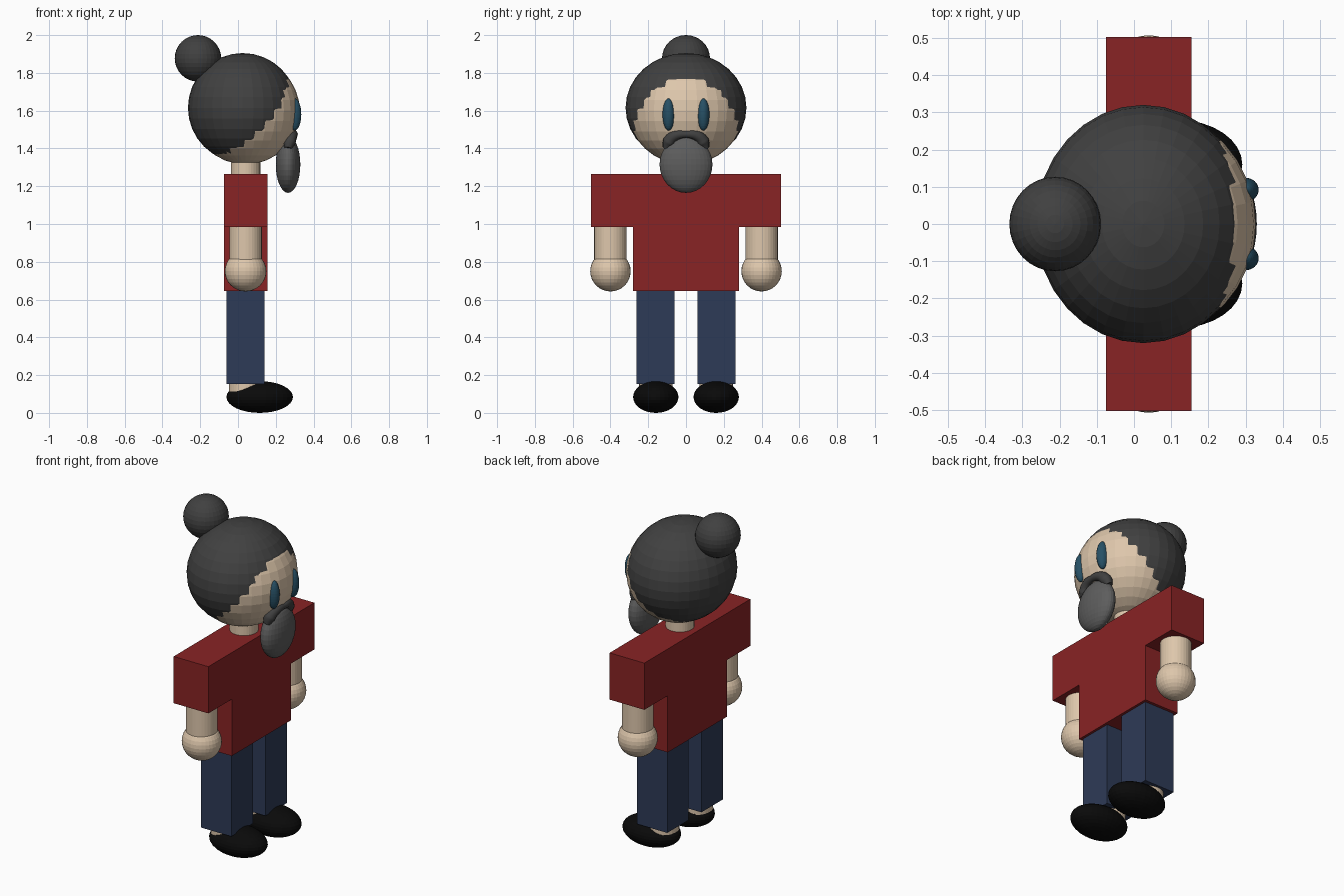
import bpy
import bmesh
from mathutils import Matrix, Vector

cube = bpy.data.objects.get("Cube")
if cube:
    bpy.data.objects.remove(cube, do_unlink=True)


def material(name, r, g, b):
    mat = bpy.data.materials.new(name)
    mat.use_nodes = True
    mat.diffuse_color = (r, g, b, 1)
    bsdf = mat.node_tree.nodes["Principled BSDF"]
    bsdf.inputs["Base Color"].default_value = (r, g, b, 1)
    bsdf.inputs["Roughness"].default_value = 0.8
    return mat


skin = material("skin", 0.73, 0.57, 0.41)
red = material("red shirt", 0.25, 0.017, 0.018)
denim = material("blue denim", 0.027, 0.043, 0.095)
black = material("black shoe", 0.003, 0.003, 0.003)
hair_grey = material("dark grey hair", 0.052, 0.052, 0.052)
beard_grey = material("grey beard", 0.11, 0.11, 0.11)
eye_blue = material("eye blue", 0.02, 0.08, 0.13)


def finish(name, bm, mat):
    mesh = bpy.data.meshes.new(name)
    bm.to_mesh(mesh)
    bm.free()
    mesh.materials.append(mat)
    obj = bpy.data.objects.new(name, mesh)
    bpy.context.collection.objects.link(obj)
    return obj


def ellipsoid(name, center, radii, mat):
    bm = bmesh.new()
    bmesh.ops.create_uvsphere(bm, u_segments=32, v_segments=16, radius=1,
                              matrix=Matrix.LocRotScale(Vector(center), None, Vector(radii)))
    return finish(name, bm, mat)


def cylinder(name, x, y, z_low, z_high, radius, mat):
    bm = bmesh.new()
    bmesh.ops.create_cone(bm, cap_ends=True, segments=32, radius1=radius, radius2=radius,
                          depth=z_high - z_low,
                          matrix=Matrix.Translation((x, y, (z_low + z_high) / 2)))
    return finish(name, bm, mat)


def box(name, low, high, mat):
    low, high = Vector(low), Vector(high)
    bm = bmesh.new()
    bmesh.ops.create_cube(bm, size=1,
                          matrix=Matrix.LocRotScale((low + high) / 2, None, high - low))
    return finish(name, bm, mat)


# Head, hair and bun; the figure faces +x
ellipsoid("head", (0.04, 0, 1.60), (0.287, 0.306, 0.285), skin)
ellipsoid("hair", (0.025, 0, 1.615), (0.29, 0.32, 0.29), hair_grey)
ellipsoid("hair_bun", (-0.212, 0, 1.877), (0.123, 0.127, 0.123), hair_grey)
cylinder("neck", 0.04, 0, 1.22, 1.38, 0.078, skin)
ellipsoid("beard", (0.265, 0, 1.315), (0.065, 0.14, 0.15), beard_grey)

# Moustache: a drooping tube, thin in the middle
curve = bpy.data.curves.new("moustache_path", "CURVE")
curve.dimensions = "3D"
curve.bevel_depth = 0.034
curve.bevel_resolution = 3
curve.resolution_u = 6
curve.use_fill_caps = True
half = [(0.265, 0.105, 1.40, 0.6), (0.272, 0.09, 1.435, 1), (0.285, 0.062, 1.465, 0.85)]
path = half + [(0.297, 0, 1.475, 0.55)] + [(x, -y, z, r) for x, y, z, r in reversed(half)]
spline = curve.splines.new("BEZIER")
spline.bezier_points.add(len(path) - 1)
for point, (x, y, z, r) in zip(spline.bezier_points, path):
    point.co = (x, y, z)
    point.radius = r
    point.handle_left_type = point.handle_right_type = "AUTO"
moustache = bpy.data.objects.new("moustache", curve)
curve.materials.append(hair_grey)
bpy.context.collection.objects.link(moustache)

# Shirt body
box("shirt_body", (-0.075, -0.28, 0.645), (0.155, 0.28, 1.265), red)

# Paired parts
for side, s in (("left", 1), ("right", -1)):
    ellipsoid(side + "_eye", (0.30, s * 0.092, 1.58), (0.035, 0.032, 0.085), eye_blue)
    box(side + "_sleeve", (-0.075, min(s * 0.28, s * 0.502), 0.985),
        (0.155, max(s * 0.28, s * 0.502), 1.265), red)
    cylinder(side + "_arm", 0.04, s * 0.40, 0.74, 1.0, 0.086, skin)
    ellipsoid(side + "_hand", (0.04, s * 0.40, 0.75), (0.11, 0.107, 0.107), skin)
    box(side + "_trouser_leg", (-0.06, min(s * 0.06, s * 0.263), 0.152),
        (0.14, max(s * 0.06, s * 0.263), 0.65), denim)
    cylinder(side + "_ankle", 0.04, s * 0.16, 0.10, 0.2, 0.088, skin)
    ellipsoid(side + "_shoe", (0.115, s * 0.16, 0.084), (0.176, 0.12, 0.084), black)
